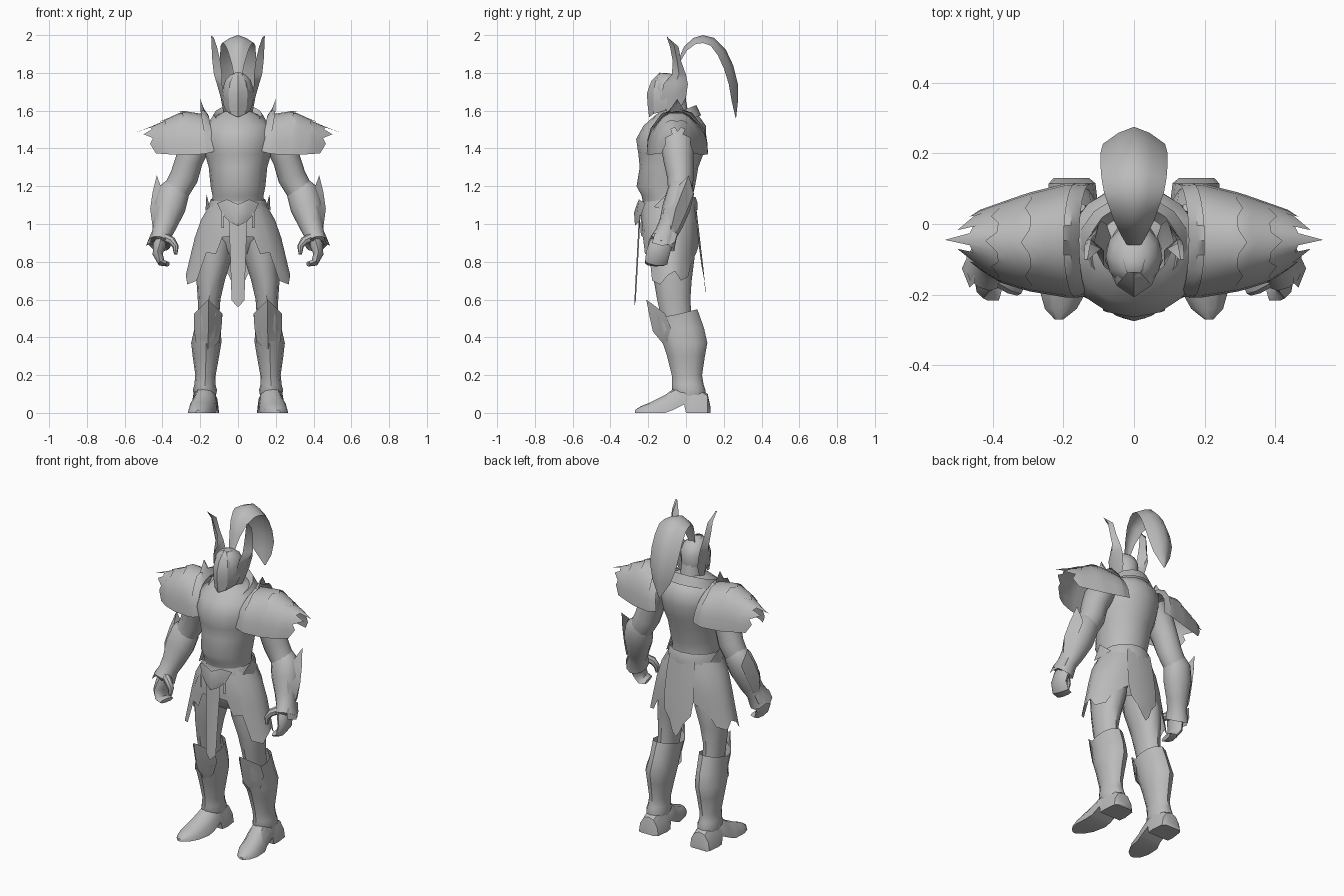
import bpy, bmesh, math
from mathutils import Vector

steel = bpy.data.materials.new("grey steel")
steel.diffuse_color = (0.5, 0.5, 0.5, 1)


def sheet(name, rows, closed=False, caps=False, mirror=False, angle=40):
    """Skin a grid of points; optionally wrap each row, cap the ends, mirror in x."""
    bm = bmesh.new()
    grid = [[bm.verts.new(p) for p in row] for row in rows]
    n = len(rows[0])
    for a, b in zip(grid, grid[1:]):
        for i in range(n if closed else n - 1):
            j = (i + 1) % n
            bm.faces.new((a[i], a[j], b[j], b[i]))
    if caps:
        bm.faces.new(grid[0])
        bm.faces.new(grid[-1])
    bmesh.ops.remove_doubles(bm, verts=bm.verts, dist=0.0005)
    bmesh.ops.recalc_face_normals(bm, faces=bm.faces)
    me = bpy.data.meshes.new(name)
    bm.to_mesh(me)
    bm.free()
    ob = bpy.data.objects.new(name, me)
    bpy.context.collection.objects.link(ob)
    me.materials.append(steel)
    if mirror:
        ob.modifiers.new("mirror", 'MIRROR').use_mirror_merge = False
    bpy.ops.object.select_all(action='DESELECT')
    ob.select_set(True)
    bpy.context.view_layer.objects.active = ob
    bpy.ops.object.shade_smooth_by_angle(angle=math.radians(angle))
    return ob


def tube(name, rings, n=12, caps=True, mirror=False, level=True):
    """rings: x, y, z, half width, half depth, tilt (front lower), peak (front point)."""
    rows = []
    for k, r in enumerate(rings):
        c = Vector(r[:3])
        tilt, peak = (tuple(r[5:]) + (0, 0))[:2]
        u, v = Vector((1, 0, 0)), Vector((0, 1, 0))
        if not level:
            t = Vector(rings[min(k + 1, len(rings) - 1)][:3]) - Vector(rings[max(k - 1, 0)][:3])
            u = v.cross(t).normalized()
            v = t.cross(u).normalized()
        row = []
        for i in range(n):
            a = 2 * math.pi * i / n
            p = c + u * r[3] * math.cos(a) + v * r[4] * math.sin(a)
            p.z += tilt * r[4] * math.sin(a) + peak * max(0, -math.sin(a)) ** 4
            row.append(p)
        rows.append(row)
    return sheet(name, rows, True, caps, mirror)


# --- body ---
tube("torso", [(0, -.09, 1.07, .14, .13), (0, -.1, 1.15, .135, .135), (0, -.107, 1.2, .145, .155),
               (0, -.09, 1.3, .155, .155), (0, -.08, 1.37, .175, .172), (0, -.078, 1.45, .19, .186),
               (0, -.06, 1.52, .185, .165), (0, -.05, 1.57, .12, .12), (0, -.06, 1.6, .065, .07),
               (0, -.07, 1.68, .06, .065)], 16, caps=False)
tube("pelvis", [(0, -.09, 1.06, .15, .13), (0, -.08, 1.0, .185, .14), (0, -.08, .92, .185, .125),
                (0, -.08, .84, .08, .08)], 14, caps=False)
tube("collar", [(0, -.07, 1.53, .16, .15, .3), (0, -.07, 1.58, .128, .125, .4),
                (0, -.07, 1.555, .095, .1, .4)], 16, caps=False)
tube("thighs", [(.1, -.08, .97, .09, .12), (.125, -.075, .82, .092, .12), (.145, -.07, .7, .075, .1),
                (.153, -.065, .6, .06, .088), (.155, -.05, .5, .055, .08)], caps=False, mirror=True)

# --- boots, knee plates and feet ---
tube("boots", [(.157, -.055, .52, .075, .115, .25, .06), (.16, -.03, .45, .07, .125),
               (.168, -.005, .37, .08, .118), (.17, .0, .3, .07, .1), (.172, .005, .2, .054, .08),
               (.175, .01, .15, .056, .083), (.175, .015, .12, .064, .088), (.175, .02, .09, .058, .08)],
     caps=False, mirror=True)
sheet("knee_plates", [[(.157, -.21, .6)] * 3,
                      [(.083, -.11, .525), (.157, -.195, .52), (.232, -.11, .525)],
                      [(.087, -.08, .45), (.157, -.175, .43), (.233, -.08, .45)],
                      [(.1, -.1, .38), (.16, -.125, .37), (.225, -.1, .38)],
                      [(.16, -.095, .31)] * 3], mirror=True, angle=30)
foot = [(.13, .177, .05, .0, .03), (.115, .175, .066, 0, .1), (.04, .175, .075, 0, .15),
        (.0, .176, .07, 0, .155), (-.01, .177, .067, .045, .155), (-.07, .18, .068, .015, .125),
        (-.11, .19, .072, 0, .095), (-.19, .2, .066, 0, .055), (-.24, .207, .045, 0, .035),
        (-.27, .212, .012, 0, .015)]
sheet("feet", [[(cx - w, y, lo), (cx - w * .88, y, lo + (hi - lo) * .5), (cx - w * .5, y, lo + (hi - lo) * .9),
                (cx, y, hi), (cx + w * .5, y, lo + (hi - lo) * .9), (cx + w * .88, y, lo + (hi - lo) * .5),
                (cx + w, y, lo)] for y, cx, w, lo, hi in foot], True, True, True)

# --- skirt, belt and hanging cloths ---
hem = [(0, .94), (21, .93), (28, .84), (42, .85), (50, .7), (68, .68), (84, .73), (98, .75), (112, .7),
       (130, .72), (140, .8), (158, .85), (172, .88)]
skirt = []
for f in (0, .25, .5, .75, 1):
    row = []
    for deg, zh in hem:
        a = math.radians(deg)
        d = (1.12 - zh) * f
        rx = .14 + .58 * min(d, .13) + .24 * max(0, d - .13)
        ry = .142 + .12 * min(d, .13) - (.05 * d if deg > 90 else 0)
        row.append((rx * math.sin(a), -.09 - ry * math.cos(a) + .012 * min(1, d * 4), 1.12 - d))
    skirt.append(row)
sheet("skirt", skirt, mirror=True, angle=50)
tube("belt", [(0, -.09, 1.06, .162, .15, .1), (0, -.09, 1.1, .155, .15, .1),
              (0, -.09, 1.13, .145, .14, .1)], 16, caps=False)
sheet("hip_points", [[(.15, -.17, 1.09), (.172, -.09, 1.07), (.15, -.02, 1.09)],
                     [(.167, -.1, 1.16)] * 3], mirror=True)
sheet("buckle_plate", [[(-.11, -.215, 1.11), (-.06, -.25, 1.13), (0, -.26, 1.105), (.06, -.25, 1.13), (.11, -.215, 1.11)],
                       [(-.085, -.235, 1.055), (-.05, -.26, 1.06), (0, -.275, 1.06), (.05, -.26, 1.06), (.085, -.235, 1.055)],
                       [(-.045, -.25, 1.01), (-.02, -.26, 1.0), (0, -.27, .99), (.02, -.26, 1.0), (.045, -.25, 1.01)]],
      angle=30)
sheet("hanging_straps", [[(.075, -.245, 1.06), (.087, -.24, 1.06)], [(.075, -.25, .98), (.087, -.245, .98)]],
      mirror=True)
sheet("front_cloth", [[(-w, y + .008, z + e), (0, y, z), (w, y + .008, z + e)] for w, y, z, e in
                      ((.05, -.25, 1.04, 0), (.045, -.255, .93, 0), (.04, -.262, .8, 0),
                       (.036, -.27, .66, 0), (.034, -.274, .56, .035))])
sheet("back_cloth", [[(-w, y - .01, z + e), (-w * .45, y, z + e * .3), (0, y, z), (w * .45, y, z + e * .3), (w, y - .01, z + e)]
                     for w, y, z, e in ((.085, .05, 1.11, 0), (.095, .065, 1.0, 0), (.1, .08, .87, 0),
                                        (.09, .092, .76, .02), (.05, .102, .64, .09))])

# --- arms, gauntlets and hands ---
tube("upper_arms", [(.17, -.05, 1.5, .08, .09), (.225, -.045, 1.42, .08, .088), (.258, -.04, 1.34, .073, .08),
                    (.285, -.03, 1.25, .075, .07), (.33, -.03, 1.17, .07, .065), (.36, -.05, 1.1, .06, .055)],
     caps=False, mirror=True, level=False)
tube("gauntlets", [(.315, -.02, 1.2, .065, .06), (.338, -.028, 1.17, .082, .072), (.362, -.05, 1.09, .085, .074),
                   (.385, -.08, 1.0, .064, .064), (.402, -.105, .95, .054, .06), (.417, -.125, .895, .062, .074),
                   (.412, -.13, .91, .04, .05)], caps=False, mirror=True, level=False)
sheet("gauntlet_spikes", [[(.43, .015, 1.258)] * 3,
                          [(.395, -.08, 1.16), (.452, -.02, 1.17), (.405, .04, 1.16)],
                          [(.42, -.12, 1.07), (.465, -.055, 1.08), (.42, .005, 1.07)],
                          [(.435, -.12, .97), (.45, -.08, .97), (.435, -.04, .97)]], mirror=True)
sheet("cuff_points", [[(.45, -.165, .95), (.452, -.1, .97), (.44, -.045, .95)],
                      [(.465, -.18, .9), (.487, -.125, .885), (.455, -.06, .9)]], mirror=True)
tube("palms_and_fingers", [(.405, -.12, .95, .035, .045), (.415, -.135, .89, .035, .06),
                           (.425, -.15, .84, .027, .062), (.405, -.158, .795, .02, .06),
                           (.372, -.165, .788, .013, .052)], 8, mirror=True, level=False)
tube("thumbs", [(.39, -.15, .93, .025, .025), (.35, -.175, .91, .022, .023), (.33, -.185, .88, .017, .018),
                (.33, -.19, .84, .009, .01)], 8, mirror=True, level=False)

# --- layered shoulder guards ---
guard = [(.1, -.2, .11, 1.39, 1.56), (.18, -.21, .118, 1.37, 1.58), (.3, -.19, .088, 1.365, 1.59),
         (.38, -.165, .06, 1.37, 1.55), (.45, -.12, .035, 1.375, 1.52), (.54, -.05, -.04, 1.42, 1.485)]


def guard_point(x, t, lift=0):
    for a, b in zip(guard, guard[1:]):
        if x <= b[0]:
            f = (x - a[0]) / (b[0] - a[0])
            yf, yb, lo, hi = (p + (q - p) * f for p, q in zip(a[1:], b[1:]))
            break
    s = max(0, math.sin(math.pi * t))
    return (x, (yf + yb) / 2 - (yb - yf) / 2 * math.cos(math.pi * t), lo + (hi + lift - lo) * s ** .85)


teeth = [0, .03, .015, .065, .02, .03, .1]
for name, x0, x1, size, lift in (("shoulder_guard_upper", .165, .285, .35, .012),
                                 ("shoulder_guard_middle", .24, .375, .45, .008),
                                 ("shoulder_guard_lower", .33, .435, 1, .0)):
    rows = []
    for k in range(6):
        f = k / 5
        rows.append([guard_point(x0 + (x1 + size * teeth[min(i, 12 - i)] - x0) * f, i / 12, lift * f)
                     for i in range(13)])
    sheet(name, rows, mirror=True, angle=50)
arch = [math.sin(math.pi * i / 12) for i in range(13)]
sheet("shoulder_flares", [[guard_point(.125 + .03 * s, i / 12) for i, s in enumerate(arch)],
                          [guard_point(.145 + .035 * s, i / 12, .03 * s) for i, s in enumerate(arch)],
                          [guard_point(.165 + .035 * s, i / 12, .08 if i == 6 else .02 if i % 2 else .035)
                           for i, s in enumerate(arch)]], mirror=True)

# --- helmet, visor, side wings and plume ---
tube("helmet", [(0, -.085, 1.61, .065, .075), (0, -.09, 1.66, .077, .09), (0, -.09, 1.72, .08, .09),
                (0, -.095, 1.765, .066, .072), (0, -.105, 1.79, .04, .045), (0, -.11, 1.8, .01, .01)])
sheet("visor", [[(-w, ys, zs), (-w * .6, (ys + yc) / 2 - .02, (zs + z) / 2), (0, yc, z),
                 (w * .6, (ys + yc) / 2 - .02, (zs + z) / 2), (w, ys, zs)]
                for w, ys, zs, yc, z in ((.03, -.1, 1.795, -.135, 1.805), (.068, -.1, 1.75, -.185, 1.755),
                                         (.083, -.1, 1.7, -.207, 1.69), (.08, -.1, 1.64, -.203, 1.63),
                                         (.065, -.11, 1.6, -.195, 1.565))], angle=30)
sheet("helmet_wings", [[(x - d, yf, z), (x + .008, (yf + yb) / 2, z + .005), (x - d * .6, yb, z)]
                       for x, yf, yb, z, d in ((.07, -.1, -.04, 1.59, .01), (.085, -.13, .0, 1.67, .012),
                                               (.105, -.12, .01, 1.74, .02), (.12, -.075, .0, 1.79, .035),
                                               (.128, -.07, -.025, 1.86, .035), (.132, -.085, -.04, 1.94, .02),
                                               (.134, -.102, -.1, 1.99, .004))],
      mirror=True, angle=50)
plume = [(-.06, 1.79, 0, 1, .02), (-.04, 1.87, -.3, .9, .035), (-.01, 1.94, -.5, .7, .055),
         (.04, 1.985, -.3, .8, .072), (.09, 2.0, 0, .9, .085), (.15, 1.985, .4, .8, .092),
         (.21, 1.925, .8, .6, .095), (.25, 1.84, .95, .3, .095), (.275, 1.74, 1, 0, .088),
         (.275, 1.65, 1, 0, .06), (.265, 1.56, 1, 0, .004)]
sheet("plume", [[(w * s, y - ny * w * .55 * abs(s) ** 1.5, z - nz * w * .55 * abs(s) ** 1.5)
                 for s in (-1, -.5, 0, .5, 1)] for y, z, ny, nz, w in plume], angle=60)
